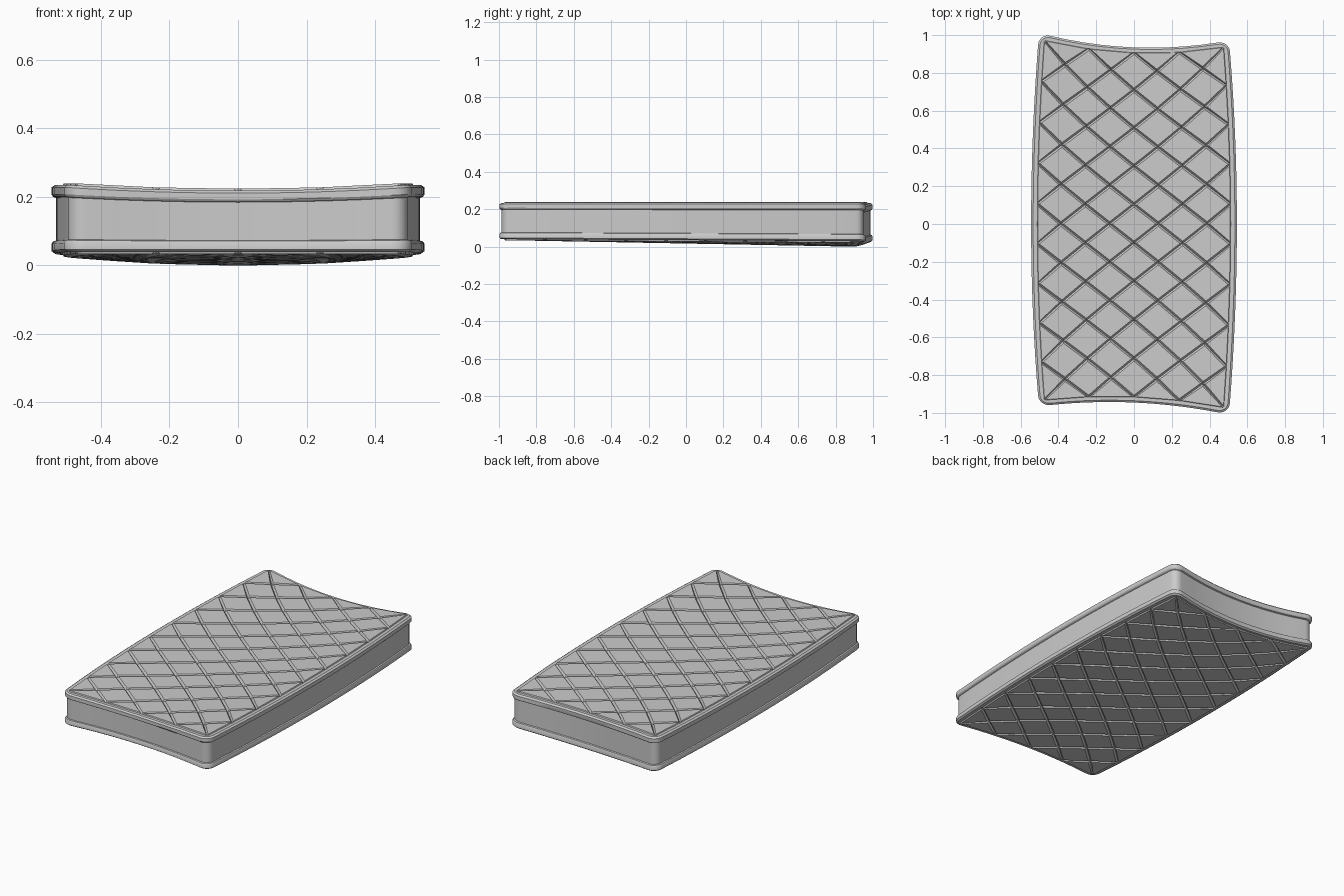
import bpy, bmesh, math

if "Cube" in bpy.data.objects:
    bpy.data.objects.remove(bpy.data.objects["Cube"])

HW, HH, RAD = 0.503, 1.0, 0.06   # half width, half length, corner radius


def warp(x, y, z):
    """Bulged sides, hollow ends and a gentle sag."""
    u, v = x / HW, y / HH
    b = (v + 1) / 2
    back = 0.935 + 0.056 * u * u - 0.020 * u
    front = 0.945 + 0.042 * u * u + 0.022 * u
    w = max(0, 1 - u * u)
    t = min(1, max(0, (z - 0.04) / 0.2))
    drop = t * 0.018 * w + (1 - t) * b * (0.010 + 0.025 * w)
    return (x * (1 + 0.083 * (1 - v * v)), v * (back * b + front * (1 - b)), z - drop)


def outline(off):
    """Rounded rectangle, counter-clockwise, with points along the sides."""
    pts = []
    r = RAD + off
    cx, cy = HW - RAD, HH - RAD
    corners = [(cx, -cy, -90, 20), (cx, cy, 0, 10), (-cx, cy, 90, 20), (-cx, -cy, 180, 10)]
    for k, (x, y, a0, n) in enumerate(corners):
        for i in range(7):
            a = math.radians(a0 + 15 * i)
            pts.append((x + r * math.cos(a), y + r * math.sin(a)))
        nx, ny, na, _ = corners[(k + 1) % 4]
        a = math.radians(na)
        x0, y0 = pts[-1]
        x1, y1 = nx + r * math.cos(a), ny + r * math.sin(a)
        for i in range(1, n):
            pts.append((x0 + (x1 - x0) * i / n, y0 + (y1 - y0) * i / n))
    return pts


def finish(bm, name):
    me = bpy.data.meshes.new(name)
    bm.to_mesh(me)
    bm.free()
    ob = bpy.data.objects.new(name, me)
    bpy.context.collection.objects.link(ob)
    return ob


def loft(name, profile):
    """Sweep (offset, height) profile around the outline."""
    bm = bmesh.new()
    rings = [[bm.verts.new(warp(x, y, z)) for x, y in outline(off)] for off, z in profile]
    n = len(rings[0])
    for a, b in zip(rings, rings[1:]):
        for i in range(n):
            j = (i + 1) % n
            bm.faces.new((a[i], a[j], b[j], b[i]))
    ob = finish(bm, name)
    bpy.ops.object.select_all(action='DESELECT')
    ob.select_set(True)
    bpy.context.view_layer.objects.active = ob
    bpy.ops.object.shade_smooth_by_angle(angle=math.radians(30))
    return ob


def quilt(name, z, up):
    """Diamond cushions separated by V grooves."""
    bm = bmesh.new()
    bmesh.ops.create_grid(bm, x_segments=4, y_segments=9, size=1)
    for v in bm.verts:
        v.co = (v.co.x * 0.476, v.co.y * 0.972, z)
    straight = [e for e in bm.edges if not e.is_boundary]
    bmesh.ops.poke(bm, faces=bm.faces[:])
    bmesh.ops.dissolve_edges(bm, edges=straight, use_verts=False)
    bm.normal_update()
    if (bm.faces[:][0].normal.z > 0) != up:
        bmesh.ops.reverse_faces(bm, faces=bm.faces[:])
        bm.normal_update()
    bmesh.ops.inset_individual(bm, faces=bm.faces[:], thickness=0.013, depth=0.013)
    for v in bm.verts:
        v.co = warp(*v.co)
    return finish(bm, name)


# side wall
loft("side_wall", [(-0.012, 0.06), (-0.012, 0.22)])

# piping around the lower and upper edges
loft("lower_piping", [(-0.036, 0.052), (-0.030, 0.041), (-0.010, 0.040), (0, 0.047),
                      (0, 0.066), (-0.004, 0.074), (-0.014, 0.077)])
loft("upper_piping", [(-0.014, 0.198), (-0.004, 0.202), (0, 0.208), (0, 0.228),
                      (-0.010, 0.236), (-0.030, 0.236), (-0.036, 0.224)])

# quilted panels
quilt("top_quilting", 0.229, True)
quilt("bottom_quilting", 0.047, False)
